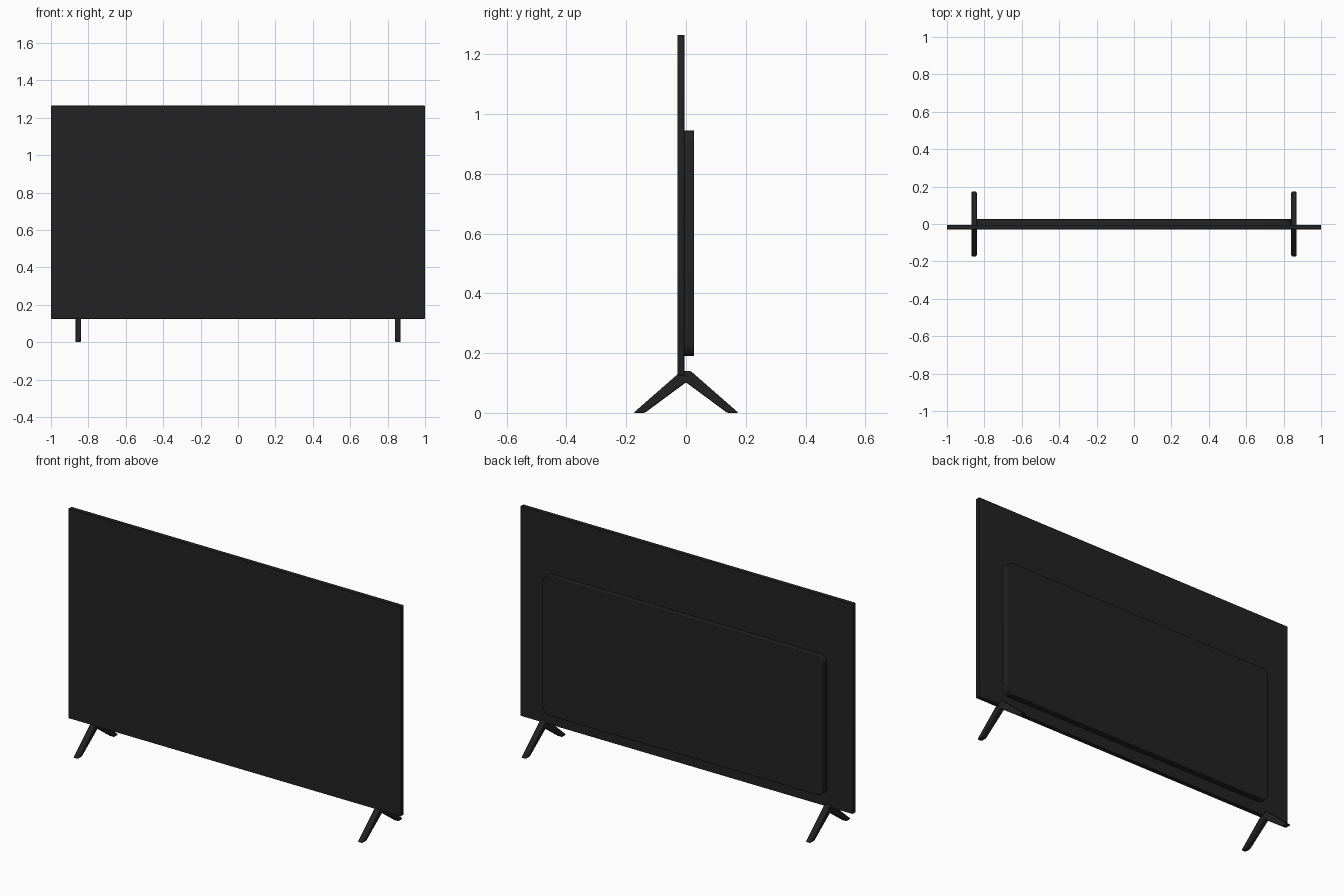
import bpy, bmesh
from math import sin, cos, pi

cube = bpy.data.objects.get("Cube")
if cube:
    bpy.data.objects.remove(cube, do_unlink=True)


def make_material(name, color):
    mat = bpy.data.materials.new(name)
    mat.use_nodes = True
    mat.diffuse_color = color
    mat.node_tree.nodes["Principled BSDF"].inputs["Base Color"].default_value = color
    return mat


black = make_material("matte black", (0.016, 0.016, 0.016, 1))


def extrude_profile(name, points, offset, bevel, segments=2):
    """Make a solid by sweeping a closed 3D outline along offset."""
    bm = bmesh.new()
    face = bm.faces.new([bm.verts.new(p) for p in points])
    swept = bmesh.ops.extrude_face_region(bm, geom=[face])["geom"]
    bmesh.ops.translate(bm, vec=offset, verts=[g for g in swept if isinstance(g, bmesh.types.BMVert)])
    bmesh.ops.recalc_face_normals(bm, faces=bm.faces)
    mesh = bpy.data.meshes.new(name)
    bm.to_mesh(mesh)
    bm.free()
    mesh.materials.append(black)
    obj = bpy.data.objects.new(name, mesh)
    bpy.context.collection.objects.link(obj)
    mod = obj.modifiers.new("soft edges", "BEVEL")
    mod.width = bevel
    mod.segments = segments
    mod.limit_method = "ANGLE"
    bpy.ops.object.select_all(action="DESELECT")
    obj.select_set(True)
    bpy.context.view_layer.objects.active = obj
    bpy.ops.object.shade_smooth_by_angle()
    return obj


def rounded_rect(half_width, bottom, top, y, radius, steps=6):
    """Outline in the XZ plane with round corners."""
    corners = [(1, top - radius), (-1, top - radius), (-1, bottom + radius), (1, bottom + radius)]
    points = []
    for quarter, (side, z) in enumerate(corners):
        for i in range(steps + 1):
            a = (quarter + i / steps) * pi / 2
            points.append((side * (half_width - radius) + radius * cos(a), y, z + radius * sin(a)))
    return points


# Thin display panel
extrude_profile("display_panel", rounded_rect(1.0, 0.125, 1.265, -0.029, 0.004, 2),
                (0, 0.024, 0), 0.001, 1)

# Raised electronics housing on the back
extrude_profile("rear_housing", rounded_rect(0.845, 0.19, 0.945, -0.008, 0.04),
                (0, 0.035, 0), 0.003)

# Splayed feet, one on each side
leg_profile = [(-0.176, 0), (-0.138, 0), (0, 0.102), (0.138, 0), (0.176, 0), (0.016, 0.14), (-0.016, 0.14)]
for side, x in (("left", 0.855), ("right", -0.855)):
    extrude_profile(side + "_leg", [(x - 0.015, y, z) for y, z in leg_profile],
                    (0.03, 0, 0), 0.005)
